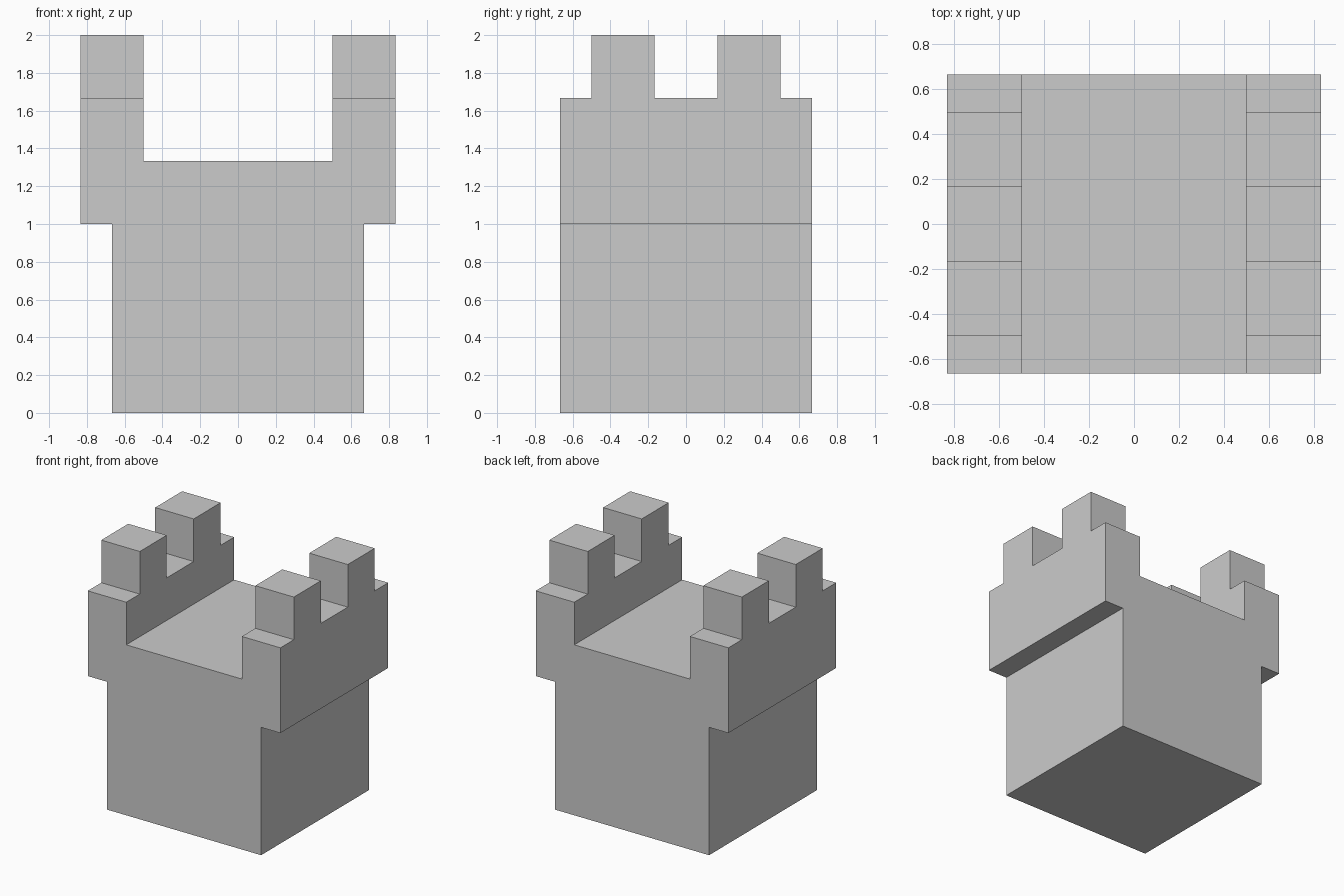
import bpy, bmesh
from math import radians
from mathutils import Vector

if "Cube" in bpy.data.objects:
    bpy.data.objects.remove(bpy.data.objects["Cube"])

S = 1 / 6  # model is laid out on a grid of sixths

# Front outline: right half, mirrored to the left
half = [(4, 0), (4, 6), (5, 6), (5, 10), (3, 10), (3, 8)]
outline = half + [(-x, z) for x, z in reversed(half)]
stations = [-4, -3, -1, 1, 3, 4]  # depth cuts where battlements start and end

bm = bmesh.new()

# Body with overhanging side walls: outline swept from front to back
rings = [[bm.verts.new((x * S, y * S, z * S)) for x, z in outline] for y in stations]
n = len(outline)
bm.faces.new(rings[0])
bm.faces.new(rings[-1])
for a, b in zip(rings, rings[1:]):
    for i in range(n):
        j = (i + 1) % n
        bm.faces.new((a[i], a[j], b[j], b[i]))
bmesh.ops.recalc_face_normals(bm, faces=bm.faces)

# Battlements: raise two blocks from the top of each side wall
tops = []
for f in bm.faces:
    c = f.calc_center_median()
    if f.normal.z > 0.9 and c.z > 9.5 * S and S < abs(c.y) < 3 * S:
        tops.append(f)
raised = bmesh.ops.extrude_discrete_faces(bm, faces=tops)["faces"]
for f in raised:
    bmesh.ops.translate(bm, verts=f.verts, vec=Vector((0, 0, 2 * S)))

# Merge coplanar strips into clean flat faces
bmesh.ops.recalc_face_normals(bm, faces=bm.faces)
bmesh.ops.dissolve_limit(bm, angle_limit=radians(1), verts=bm.verts, edges=bm.edges)

mesh = bpy.data.meshes.new("castle_tower")
bm.to_mesh(mesh)
bm.free()
tower = bpy.data.objects.new("castle_tower", mesh)
bpy.context.collection.objects.link(tower)
